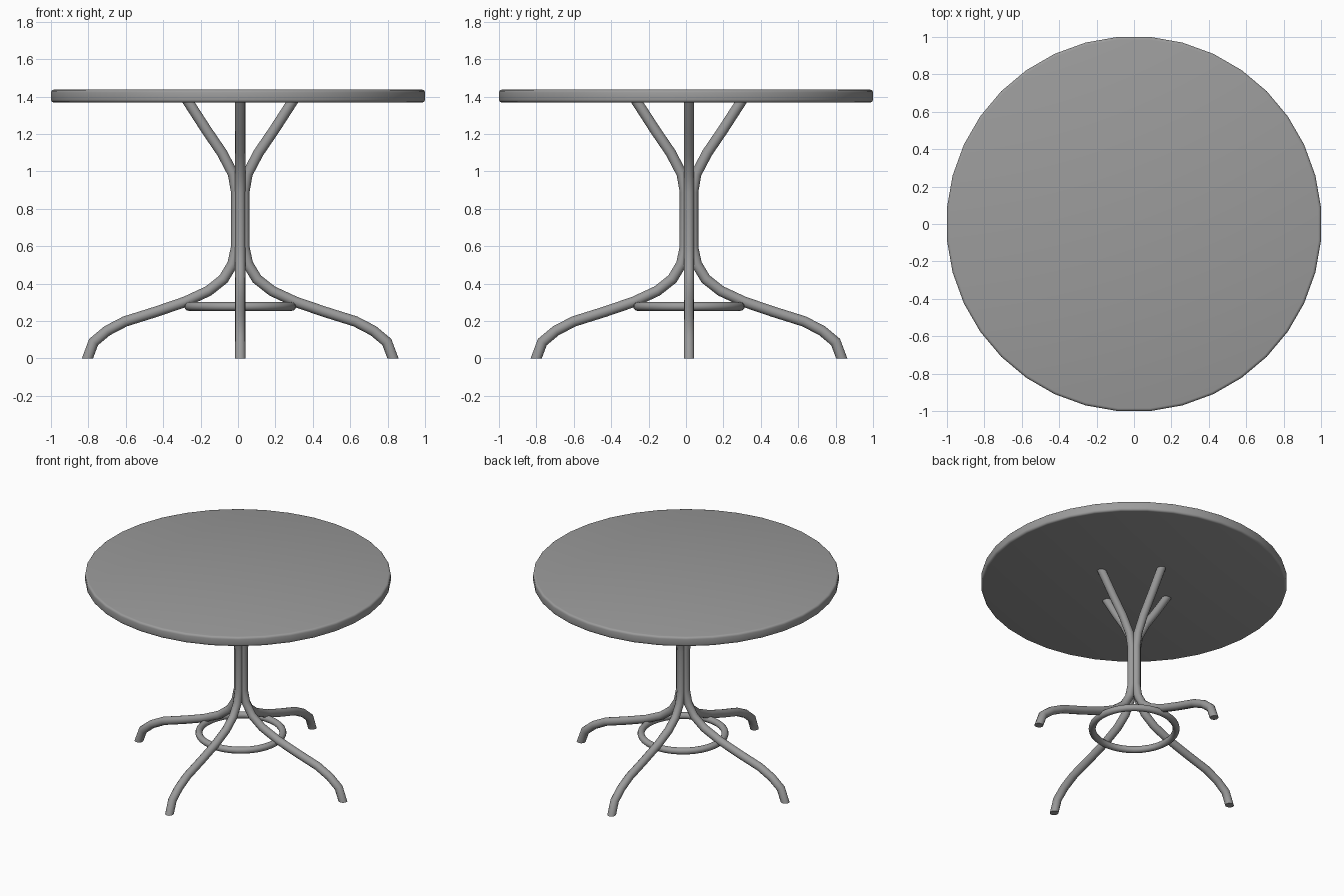
import bpy, bmesh
from math import cos, sin, pi, radians
from mathutils import Vector, Matrix

if "Cube" in bpy.data.objects:
    bpy.data.objects.remove(bpy.data.objects["Cube"])

CX, CY = 0.012, 0.016   # the base sits slightly off the top's centre

grey = bpy.data.materials.new("dark_grey")
grey.diffuse_color = (0.33, 0.33, 0.33, 1)
grey.use_nodes = True
grey.node_tree.nodes["Principled BSDF"].inputs["Base Color"].default_value = grey.diffuse_color


def finish(bm, name, loc=(0, 0, 0), rot=0.0, angle=40):
    bmesh.ops.recalc_face_normals(bm, faces=bm.faces)
    me = bpy.data.meshes.new(name)
    bm.to_mesh(me)
    bm.free()
    me.materials.append(grey)
    ob = bpy.data.objects.new(name, me)
    bpy.context.collection.objects.link(ob)
    ob.location = loc
    ob.rotation_euler.z = rot
    bpy.ops.object.select_all(action='DESELECT')
    ob.select_set(True)
    bpy.context.view_layer.objects.active = ob
    bpy.ops.object.shade_smooth_by_angle(angle=radians(angle))
    return ob


def bridge(bm, a, b):
    n = len(a)
    for i in range(n):
        j = (i + 1) % n
        bm.faces.new((a[i], a[j], b[j], b[i]))


def bent_tube(path, radius, sides=12):
    """Mitred tube along a path in the XZ plane, ends cut level."""
    bm = bmesh.new()
    pts = [Vector((x, 0, z)) for x, z in path]
    rings = []
    for i, p in enumerate(pts):
        d0 = (pts[max(i, 1)] - pts[max(i, 1) - 1]).normalized()
        k = min(i + 1, len(pts) - 1)
        d1 = (pts[k] - pts[k - 1]).normalized()
        t = (d0 + d1).normalized()
        across = Vector((t.z, 0, -t.x))
        if i in (0, len(pts) - 1):
            across = Vector((1, 0, 0))
        across /= abs(across.dot(Vector((d0.z, 0, -d0.x))))
        rings.append([bm.verts.new(p + radius * (cos(a) * across + sin(a) * Vector((0, 1, 0))))
                      for a in (2 * pi * s / sides for s in range(sides))])
    for a, b in zip(rings, rings[1:]):
        bridge(bm, a, b)
    bm.faces.new(rings[0])
    bm.faces.new(rings[-1])
    return bm


# Round top with softened rim
bm = bmesh.new()
bmesh.ops.create_cone(bm, cap_ends=True, segments=36, radius1=1.0038, radius2=1.0038,
                      depth=0.068, matrix=Matrix.Rotation(radians(5), 4, 'Z'))
rim = [e for e in bm.edges if abs(e.verts[0].co.z - e.verts[1].co.z) < 1e-4]
bmesh.ops.bevel(bm, geom=rim, offset=0.015, segments=3, profile=0.5, affect='EDGES')
finish(bm, "table_top", (0, 0, 1.403))

# Four bent legs, each running from foot to top
leg_path = [(0.817, 0), (0.784, 0.088), (0.712, 0.148), (0.616, 0.198),
            (0.45, 0.25), (0.295, 0.303), (0.17, 0.361), (0.089, 0.425),
            (0.041, 0.505), (0.0215, 0.596), (0.0215, 0.89), (0.0385, 0.987),
            (0.098, 1.10), (0.18, 1.22), (0.279, 1.373)]
for i in range(4):
    finish(bent_tube(leg_path, 0.028), f"leg_{i + 1}", (CX, CY, 0), i * pi / 2)

# Ring tying the legs together
bm = bmesh.new()
N, M = 36, 12
hoops = [[bm.verts.new(((0.276 + 0.023 * cos(b)) * cos(a), (0.276 + 0.023 * cos(b)) * sin(a),
                        0.023 * sin(b)))
          for b in (2 * pi * k / M for k in range(M))]
         for a in (2 * pi * s / N for s in range(N))]
for s in range(N):
    bridge(bm, hoops[s], hoops[(s + 1) % N])
finish(bm, "brace_ring", (CX, CY, 0.278))
